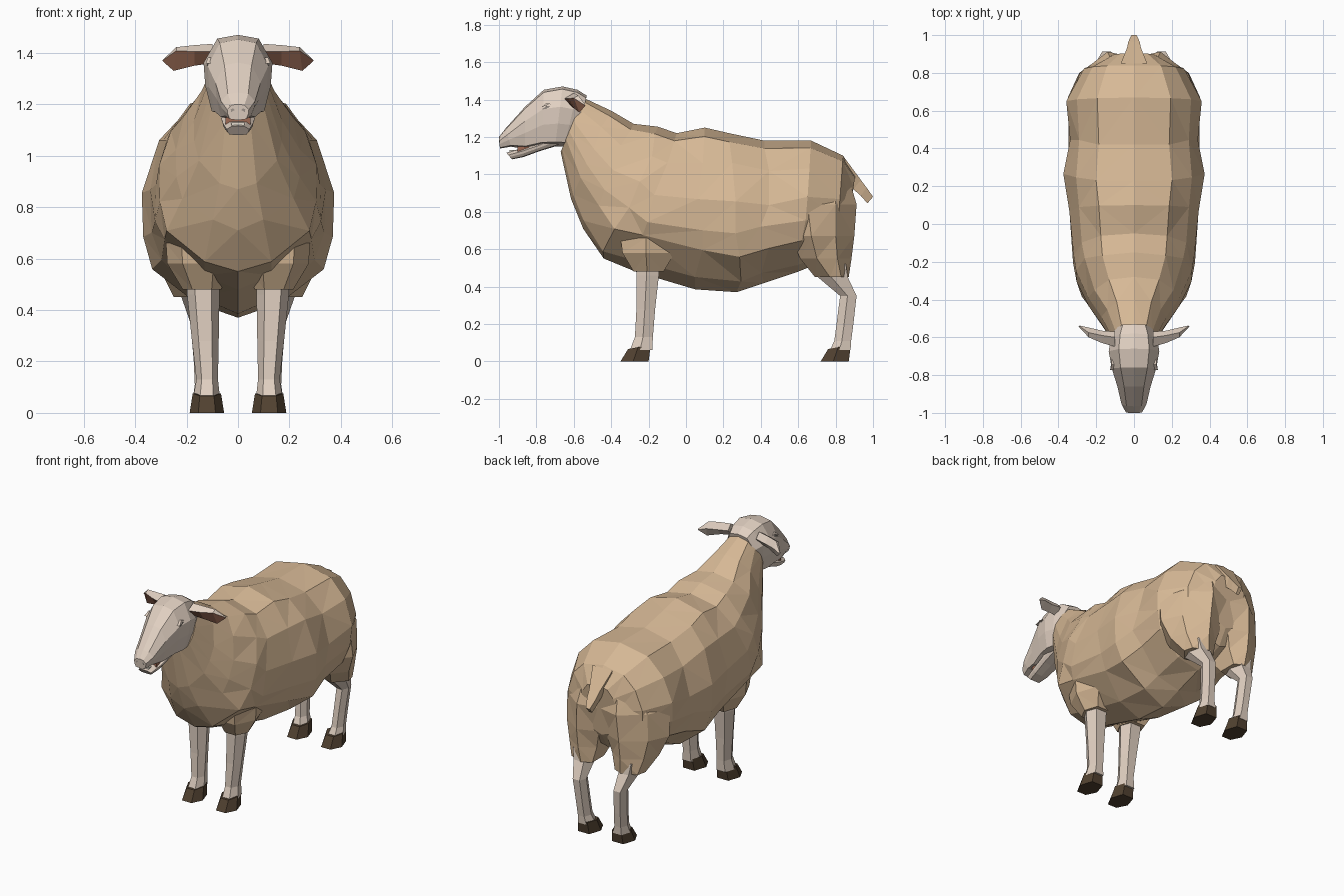
import bpy, bmesh, random
from mathutils import Vector

random.seed(4)


def material(name, rgb):
    m = bpy.data.materials.new(name)
    m.diffuse_color = (*rgb, 1)
    return m


WOOL = material("wool tan", (0.68, 0.485, 0.305))
SKIN = material("pale skin", (0.75, 0.63, 0.535))
EAR = material("ear brown", (0.30, 0.135, 0.085))
HOOF = material("hoof brown", (0.082, 0.053, 0.03))
MOUTH = material("mouth red", (0.34, 0.14, 0.085))
TEETH = material("teeth cream", (0.78, 0.72, 0.62))
EYE = material("eye grey", (0.30, 0.26, 0.23))


def loft(name, rings, mats, both=False, tri=False, rule=None):
    """Skin a list of equal-length rings, cap the ends, optionally add the x mirror."""
    bm = bmesh.new()
    for side in ((1, -1) if both else (1,)):
        vs = [[bm.verts.new((p[0] * side, p[1], p[2])) for p in r] for r in rings]
        n = len(vs[0])
        for a, b in zip(vs, vs[1:]):
            for i in range(n):
                j = (i + 1) % n
                bm.faces.new((a[i], a[j], b[j], b[i]))
        bm.faces.new(vs[0])
        bm.faces.new(vs[-1])
    bmesh.ops.recalc_face_normals(bm, faces=bm.faces)
    if tri:
        bmesh.ops.triangulate(bm, faces=bm.faces, quad_method='SHORT_EDGE')
    bm.normal_update()
    if rule:
        for f in bm.faces:
            f.material_index = rule(f)
    me = bpy.data.meshes.new(name)
    bm.to_mesh(me)
    bm.free()
    for m in mats:
        me.materials.append(m)
    ob = bpy.data.objects.new(name, me)
    bpy.context.collection.objects.link(ob)
    return ob


def section(yt, zt, yb, zb, w, prof, jit=0.0):
    """Symmetric ring from a top point to a bottom point with half width w."""
    half = []
    for fx, t in prof:
        k = jit if t > 0.1 and fx else 0
        r = lambda: random.uniform(-k, k)
        half.append(Vector((fx * w + r() * 0.4, yt + (yb - yt) * t + r() * 1.6, zt + (zb - zt) * t + r())))
    return half + [Vector((-p.x, p.y, p.z)) for p in reversed(half[1:-1])]


def hexagon(cx, cy, z, rx, ry):
    return [(cx + rx * a, cy + ry * b, z) for a, b in
            ((0.5, -1), (1, -0.1), (0.6, 1), (-0.6, 1), (-1, -0.1), (-0.5, -1))]


# Fleece: neck, barrel and rump
BODY = [(0, 0), (0.54, 0.055), (0.83, 0.2), (1, 0.43), (0.985, 0.62), (0.88, 0.76), (0.42, 0.94), (0, 1)]
body = [(-0.55, 1.41, -0.67, 1.12, 0.115, 0), (-0.40, 1.34, -0.615, 0.87, 0.17, .008),
        (-0.28, 1.27, -0.55, 0.71, 0.245, .015), (-0.15, 1.255, -0.44, 0.55, 0.31, .018),
        (-0.05, 1.22, -0.27, 0.48, 0.325, .018), (0.10, 1.25, 0.05, 0.385, 0.345, .018),
        (0.23, 1.22, 0.27, 0.37, 0.372, .018), (0.42, 1.18, 0.42, 0.42, 0.345, .018),
        (0.67, 1.18, 0.60, 0.48, 0.36, .012), (0.84, 1.10, 0.80, 0.56, 0.265, 0),
        (0.905, 1.0, 0.86, 0.66, 0.13, 0)]
loft("fleece", [section(*b[:5], BODY, b[5]) for b in body], [WOOL], tri=True)

# Woolly thighs, flush with the rump and with a crease between them
thigh = [(1.00, ((.05, .62), (.16, .60), (.23, .68), (.22, .79), (.12, .865), (.02, .86))),
         (0.84, ((.05, .57), (.27, .53), (.345, .65), (.285, .80), (.14, .912), (.015, .885))),
         (0.67, ((.04, .59), (.27, .56), (.35, .67), (.29, .80), (.15, .90), (.025, .85))),
         (0.55, ((.05, .64), (.23, .61), (.30, .70), (.265, .81), (.15, .885), (.055, .83))),
         (0.45, ((.08, .72), (.18, .69), (.25, .77), (.235, .83), (.14, .87), (.08, .84)))]
loft("thighs", [[(x, y, z) for x, y in pts] for z, pts in thigh], [WOOL], both=True, tri=True)

# Wool around the front leg tops
loft("shoulders", [hexagon(0.16, -0.20, 0.66, 0.12, 0.15), hexagon(0.155, -0.20, 0.58, 0.12, 0.14),
                   hexagon(0.14, -0.20, 0.48, 0.075, 0.08)], [WOOL], both=True, tri=True)

# Tail
loft("tail", [[(-w, y0, z0), (w, y0, z0), (w * 0.7, y1, z1), (-w * 0.7, y1, z1)]
              for w, y0, z0, y1, z1 in ((0.07, 0.85, 1.085, 0.85, 0.95), (0.036, 0.935, 0.97, 0.895, 0.92),
                                        (0.03, 0.965, 0.93, 0.935, 0.885),
                                        (0.014, 1.0, 0.88, 0.97, 0.845))], [WOOL])

# Legs
loft("front_legs", [hexagon(0.135, -0.20, 0.60, 0.07, 0.065), hexagon(0.135, -0.205, 0.46, 0.063, 0.06),
                    hexagon(0.127, -0.215, 0.28, 0.052, 0.05), hexagon(0.12, -0.225, 0.13, 0.042, 0.048),
                    hexagon(0.122, -0.24, 0.06, 0.052, 0.06)], [SKIN], both=True)
loft("hind_legs", [hexagon(0.165, 0.77, 0.52, 0.07, 0.085), hexagon(0.16, 0.785, 0.45, 0.06, 0.08),
                   hexagon(0.145, 0.868, 0.35, 0.04, 0.044), hexagon(0.135, 0.85, 0.2, 0.037, 0.045),
                   hexagon(0.13, 0.838, 0.11, 0.038, 0.045), hexagon(0.125, 0.825, 0.06, 0.05, 0.055)],
     [SKIN], both=True)

# Hooves
for name, y in (("front_hooves", -0.275), ("hind_hooves", 0.795)):
    loft(name, [hexagon(0.121, y, 0, 0.067, 0.075),
                [(p[0], p[1], p[2] + (0.01 if p[1] > y else 0)) for p in
                 hexagon(0.121, y + 0.025, 0.066, 0.055, 0.06)]], [HOOF], both=True)

# Head
HEAD = [(0, 0), (0.6, 0.045), (1, 0.34), (0.95, 0.62), (0.76, 0.93), (0, 1)]
head = [(-0.53, 1.42, -0.60, 1.16, 0.10), (-0.58, 1.452, -0.65, 1.15, 0.122), (-0.66, 1.47, -0.70, 1.15, 0.134),
        (-0.76, 1.452, -0.77, 1.15, 0.118), (-0.86, 1.362, -0.86, 1.135, 0.088),
        (-0.965, 1.245, -0.935, 1.148, 0.066), (-1.0, 1.20, -0.995, 1.138, 0.042)]
loft("head", [section(*h, HEAD) for h in head], [SKIN])

# Lower jaw, mouth lining and teeth
jaw = [(-0.70, 1.22, -0.68, 1.155, 0.075), (-0.79, 1.17, -0.78, 1.125, 0.068),
       (-0.88, 1.14, -0.87, 1.092, 0.058), (-0.96, 1.115, -0.93, 1.08, 0.044)]
loft("lower_jaw", [section(*j, HEAD) for j in jaw], [SKIN])


def box(x, y0, y1, z0, z1):
    return [[(-x, y, z0), (x, y, z0), (x, y, z1), (-x, y, z1)] for y in (y0, y1)]


loft("mouth_lining", box(0.048, -0.90, -0.84, 1.11, 1.148), [MOUTH])
loft("lower_teeth", box(0.026, -0.945, -0.92, 1.11, 1.13), [TEETH])

# Nostrils
loft("nostrils", [[(0.012, y, 1.178), (0.034, y + 0.004, 1.196), (0.026, y, 1.17)]
                  for y in (-1.0, -0.99)], [EYE], both=True)

# Eyes, with pale lids above
loft("eyes", [[(x, -0.745 + dy, 1.36 + dz) for dy, dz in
               ((-0.02, -0.01), (0, 0.007), (0.02, 0.005), (0.004, -0.01))]
              for x in (0.10, 0.121)], [EYE], both=True)
loft("eyelids", [[(x - dz * 0.4, -0.745 + dy, 1.37 + dz) for dy, dz in
                  ((-0.028, -0.012), (0, 0.012), (0.03, 0.004), (0, 0.0))]
                 for x in (0.09, 0.122)], [SKIN], both=True)

# Ears: brown on the forward and downward facing hollow
ear = [[(0.10, -0.60, 1.435), (0.10, -0.65, 1.405), (0.10, -0.61, 1.36), (0.10, -0.57, 1.40)],
       [(0.17, -0.59, 1.43), (0.17, -0.63, 1.405), (0.17, -0.595, 1.35), (0.17, -0.565, 1.39)],
       [(0.24, -0.575, 1.422), (0.24, -0.60, 1.408), (0.25, -0.57, 1.33), (0.24, -0.548, 1.385)],
       [(0.29, -0.54, 1.375), (0.294, -0.542, 1.37), (0.29, -0.54, 1.365), (0.286, -0.538, 1.37)]]
loft("ears", ear, [SKIN, EAR], both=True,
     rule=lambda f: int(f.normal.y < -0.25 and f.normal.z < 0.25 and abs(f.calc_center_median().x) > 0.12))
